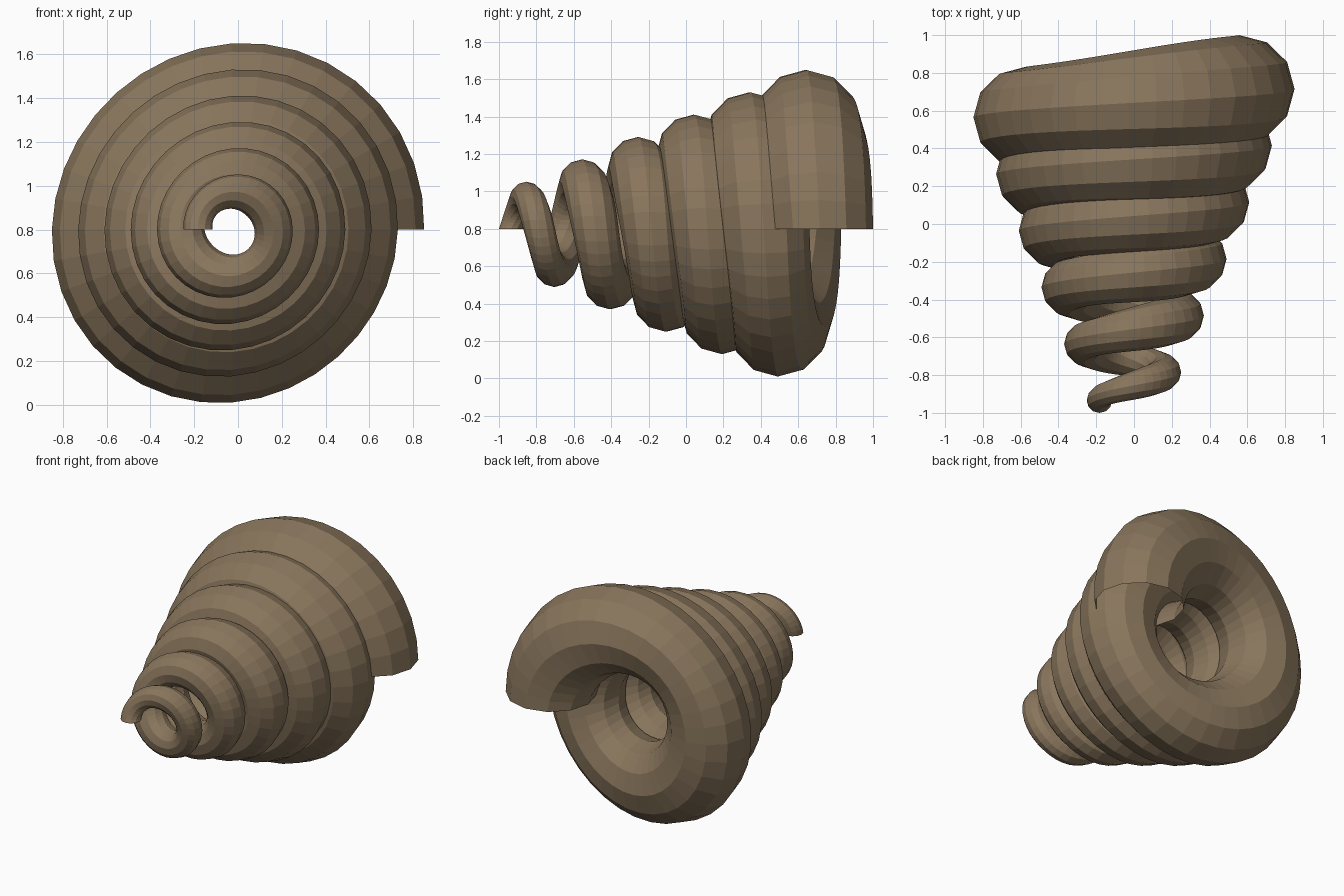
import bpy, bmesh, math

if "Cube" in bpy.data.objects:
    bpy.data.objects.remove(bpy.data.objects["Cube"])

TURNS, STEPS_PER_TURN, SIDES = 5.5, 36, 12
AXIS_X, AXIS_Z = -0.03, 0.8
STEPS = int(TURNS * STEPS_PER_TURN)

brown = bpy.data.materials.new("shell brown")
brown.diffuse_color = (0.25, 0.18, 0.108, 1)
brown.use_nodes = True
brown.node_tree.nodes["Principled BSDF"].inputs["Base Color"].default_value = brown.diffuse_color


def ring(bm, step):
    """One twelve-sided section of the growing coil, in the plane of the axis."""
    f = step / STEPS
    turn = f * TURNS
    angle = math.pi - 2 * math.pi * turn
    swell = 1 + 0.075 * math.sin(2 * angle)   # tube is fatter on one diagonal
    tube_r = 0.067 + (0.293 - 0.067) * f
    tube_y = 0.065 + (0.285 - 0.065) * f
    centre_radius = 0.22 + 0.12 * turn - tube_r
    centre_y = -0.935 + 1.65 * f
    verts = []
    for i in range(SIDES):
        a = 2 * math.pi * i / SIDES
        r = centre_radius + swell * tube_r * math.cos(a)
        verts.append(bm.verts.new((AXIS_X + r * math.cos(angle),
                                   centre_y + swell * tube_y * math.sin(a),
                                   AXIS_Z + r * math.sin(angle))))
    return verts


# Spiral shell: open tube winding from the tip to the mouth
bm = bmesh.new()
rings = [ring(bm, s) for s in range(STEPS + 1)]
for a, b in zip(rings, rings[1:]):
    for i in range(SIDES):
        j = (i + 1) % SIDES
        bm.faces.new((a[i], a[j], b[j], b[i]))
bmesh.ops.recalc_face_normals(bm, faces=bm.faces)
# Make sure the outside of the tube faces outward
bm.faces.ensure_lookup_table()
face = bm.faces[0]
centre = sum((v.co for v in rings[0]), rings[0][0].co * 0) / SIDES
if face.normal.dot(face.calc_center_median() - centre) < 0:
    bmesh.ops.reverse_faces(bm, faces=bm.faces)

mesh = bpy.data.meshes.new("spiral_shell")
bm.to_mesh(mesh)
bm.free()
mesh.materials.append(brown)
shell = bpy.data.objects.new("spiral_shell", mesh)
bpy.context.collection.objects.link(shell)
